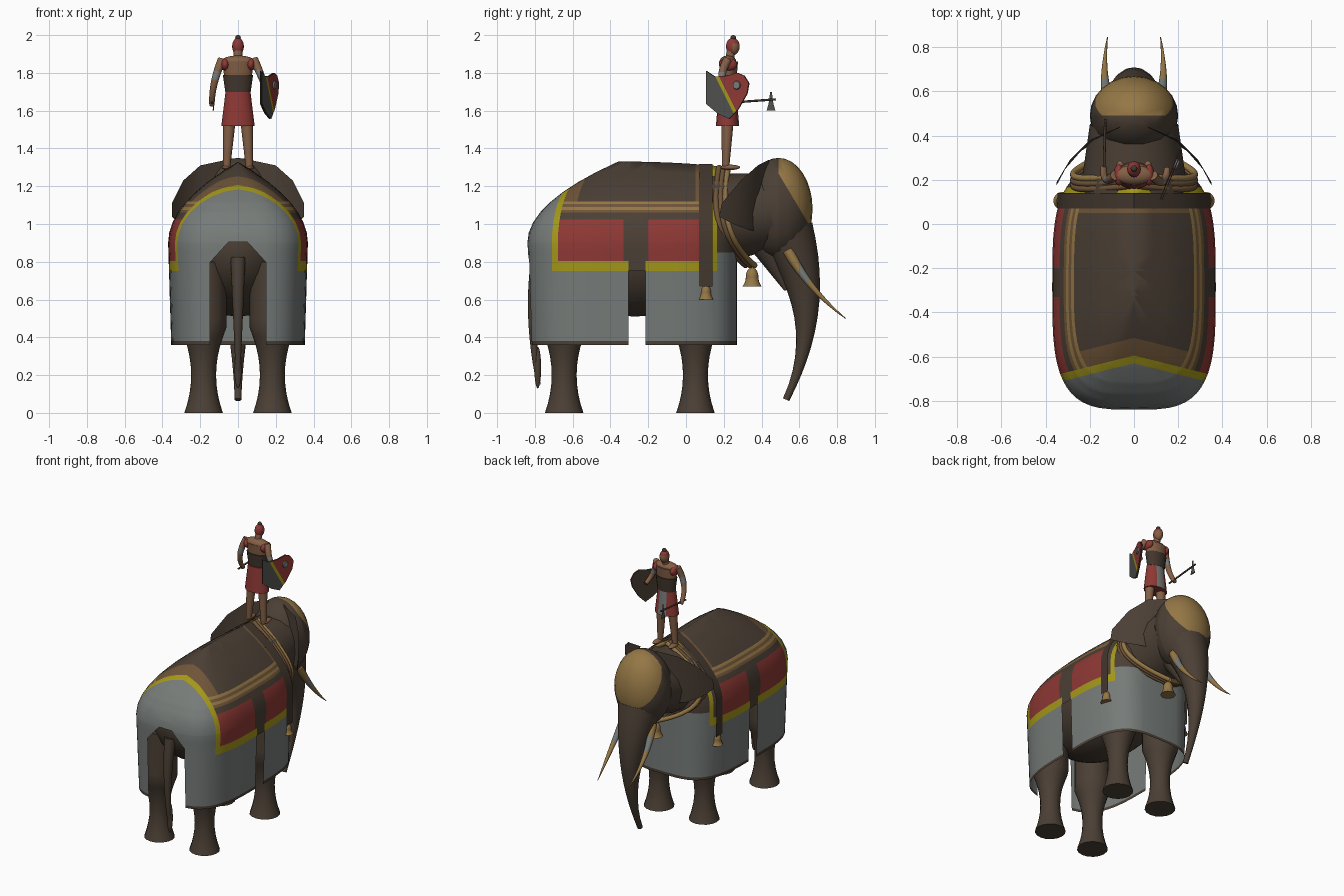
import bpy, bmesh, math
from mathutils import Vector

if "Cube" in bpy.data.objects:
    bpy.data.objects.remove(bpy.data.objects["Cube"])


def material(name, red, green, blue):
    mat = bpy.data.materials.new(name)
    mat.use_nodes = True
    mat.diffuse_color = (red, green, blue, 1)
    shader = mat.node_tree.nodes["Principled BSDF"]
    shader.inputs["Base Color"].default_value = mat.diffuse_color
    return mat


HIDE = material("hide brown", .07, .05, .035)
DARK = material("dark leather", .055, .038, .027)
GREY = material("cloth grey", .18, .2, .19)
RED = material("cloth red", .27, .04, .035)
YELLOW = material("yellow trim", .37, .31, .01)
TAN = material("tan border", .16, .09, .04)
GOLD = material("ochre gold", .3, .185, .06)
SKIN = material("skin", .23, .115, .06)
STEEL = material("dark steel", .08, .08, .075)
X, Y, Z = Vector((1, 0, 0)), Vector((0, 1, 0)), Vector((0, 0, 1))


def cut(bm, point, normal):
    geometry = bm.verts[:] + bm.edges[:] + bm.faces[:]
    bmesh.ops.bisect_plane(bm, geom=geometry, plane_co=point, plane_no=normal)


def finish(name, bm, mats, rule=None, mirror=False, thickness=0):
    """Colour faces by a rule on their centres, then make the object."""
    if rule:
        for face in bm.faces:
            face.material_index = int(rule(face.calc_center_median()))
    if thickness:
        bmesh.ops.solidify(bm, geom=bm.faces[:], thickness=thickness)
    mesh = bpy.data.meshes.new(name)
    bm.to_mesh(mesh)
    bm.free()
    for mat in mats:
        mesh.materials.append(mat)
    obj = bpy.data.objects.new(name, mesh)
    bpy.context.collection.objects.link(obj)
    bpy.ops.object.select_all(action="DESELECT")
    obj.select_set(True)
    bpy.context.view_layer.objects.active = obj
    bpy.ops.object.shade_smooth_by_angle(angle=math.radians(40))
    if mirror:
        obj.modifiers.new("mirror", "MIRROR")


def grid(rows, closed=False):
    bm = bmesh.new()
    verts = [[bm.verts.new(point) for point in row] for row in rows]
    count = len(rows[0])
    for low, high in zip(verts, verts[1:]):
        for j in range(count if closed else count - 1):
            k = (j + 1) % count
            bm.faces.new((low[j], low[k], high[k], high[j]))
    if closed:
        bm.faces.new(verts[0][::-1])
        bm.faces.new(verts[-1])
    return bm


def tube(centres, radii, flat=1, sides=16):
    """Loft of rings along a path; flat scales the second radius."""
    rows = []
    for i, (centre, radius) in enumerate(zip(centres, radii)):
        along = centres[min(i + 1, len(centres) - 1)] - centres[max(i - 1, 0)]
        along.normalize()
        side = (X - along * along.x).normalized()
        other = along.cross(side) * flat
        angles = [math.tau * k / sides for k in range(sides)]
        rows.append([centre + radius * (side * math.cos(a) + other * math.sin(a)) for a in angles])
    return grid(rows, closed=True)


def limb(name, mats, start, end, thick, thin, bend=None, taper=1, flat=1, steps=12, **options):
    """Tapered tube on a quadratic curve pulled towards the bend point."""
    start, end = Vector(start), Vector(end)
    bend = Vector(bend) if bend else (start + end) / 2
    ts = [i / steps for i in range(steps + 1)]
    centres = [start.lerp(bend, t).lerp(bend.lerp(end, t), t) for t in ts]
    radii = [thin + (thick - thin) * (1 - t) ** taper for t in ts]
    finish(name, tube(centres, radii, flat), mats, **options)


def ellipsoid(name, mats, centre, radii, cuts=(), **options):
    bm = bmesh.new()
    bmesh.ops.create_uvsphere(bm, u_segments=24, v_segments=16, radius=1)
    bmesh.ops.scale(bm, vec=radii, verts=bm.verts)
    bmesh.ops.translate(bm, vec=centre, verts=bm.verts)
    for point, normal in cuts:
        cut(bm, point, normal)
    finish(name, bm, mats, **options)


# Draped cloth: rounded plan rings that close towards a sagging spine
BULGE, RIDGE, HEM, SQUARENESS = .9, 1.33, .36, 3.5


def cloth_size(z):
    rise = (max(z - BULGE, 0) / (RIDGE - BULGE)) ** 2
    tuck = .03 * max(BULGE - z, 0)
    return .37 * (1 - rise) - tuck, -.84 + .48 * rise + tuck, .27 - .1 * rise


def cloth_sag(y, z):
    return z - .25 * max(y + .3, 0) ** 2 * max(z - BULGE, 0)


def cloth_x(z, y):
    width, rear, front = cloth_size(z)
    reach = abs(2 * y - rear - front) / (front - rear)
    return width * max(1 - reach ** SQUARENESS, 0) ** (1 / SQUARENESS)


def cloth_row(z, count=28):
    width, rear, front = cloth_size(z)
    row = []
    for k in range(count + 1):
        angle = math.pi * (k / count - .5)
        across = math.cos(angle) if 0 < k < count else 0
        ahead = math.copysign(abs(math.sin(angle)) ** (2 / SQUARENESS), math.sin(angle))
        y = (rear + front + (front - rear) * ahead) / 2
        row.append((width * across ** (2 / SQUARENESS), y, cloth_sag(y, z)))
    return row


HEIGHTS = [HEM, .6, .75] + [BULGE + (RIDGE - BULGE) * k / 8 for k in range(9)]
PIPING, TRIM, PANEL, CHEST, PANEL_TOP, BORDER, STRIPE = .38, .75, .805, .85, 1.025, 1.06, .015
STRIPES = [BORDER + STRIPE * k for k in range(5)]
SPLIT_REAR, SPLIT_FRONT, GAP_REAR, GAP_FRONT = -.305, -.215, -.33, -.2
BORDER_END, PANEL_END, TRIM_START, TRIM_END = .05, .07, .14, .165
CHEVRON, CHEVRON_INNER, BORDER_INNER = -.63, -.595, -.515
SLANT, SLIT, ARCH, ARCH_SLOPE, ARCH_TOP = .25, .148, .96, 1.1, .905

bm = grid([cloth_row(z) for z in HEIGHTS])
bmesh.ops.remove_doubles(bm, verts=bm.verts[:], dist=.0001)
for z in [PIPING, TRIM, PANEL, CHEST, ARCH_TOP, PANEL_TOP] + STRIPES:
    cut(bm, Z * z, Z)
for y in (SPLIT_REAR, SPLIT_FRONT, GAP_REAR, GAP_FRONT,
          BORDER_END, PANEL_END, TRIM_START, TRIM_END):
    cut(bm, Y * y, Y)
for y in (CHEVRON, CHEVRON_INNER, BORDER_INNER):
    cut(bm, Y * y, Y + X * SLANT)
cut(bm, X * SLIT, X)
cut(bm, Z * ARCH, Z + X * ARCH_SLOPE)

CLOTH = [GREY, HIDE, RED, YELLOW, TAN, GOLD]
grey, brown, red, yellow, tan, gold = range(len(CLOTH))


def cloth_colour(p):
    back = p.y + SLANT * p.x
    if p.z < PIPING:
        return brown
    if p.z < TRIM or back < CHEVRON:
        return grey
    if p.y > TRIM_END:
        return grey if p.z < CHEST else brown
    if back < CHEVRON_INNER or p.y > TRIM_START:
        return yellow
    if p.z < PANEL:
        return brown if SPLIT_REAR < p.y < SPLIT_FRONT else yellow
    if p.z < PANEL_TOP:
        return brown if GAP_REAR < p.y < GAP_FRONT or p.y > PANEL_END else red
    if p.z < BORDER or p.y > PANEL_END:
        return brown
    if p.z < STRIPES[-1]:
        return gold if int((p.z - BORDER) / STRIPE) % 2 else tan
    return tan if back < BORDER_INNER or p.y > BORDER_END else brown


def is_open(p):
    under_arch = p.z < ARCH_TOP and p.z + ARCH_SLOPE * p.x < ARCH
    tail_slit = p.y < CHEVRON and p.x < SLIT and under_arch
    return tail_slit or (SPLIT_REAR < p.y < SPLIT_FRONT and p.z < TRIM)


openings = [face for face in bm.faces if is_open(face.calc_center_median())]
bmesh.ops.delete(bm, geom=openings, context="FACES")
finish("draped_cloth", bm, CLOTH, cloth_colour, mirror=True)

# Body, neck and tail
ellipsoid("body", [HIDE], (0, -.27, .88), (.33, .54, .37))
limb("neck", [HIDE], (0, .1, 1.02), (0, .45, 1.07), .25, .2)
limb("tail", [HIDE], (0, -.78, .82), (0, -.78, .15), .04, .01, bend=(0, -.84, .5))
ellipsoid("tail_tuft", [HIDE], (0, -.785, .24), (.02, .018, .11))

# Legs: narrow at the ankle, flared at the foot and thigh
for name, y in (("hind_leg", -.645), ("front_leg", .05)):
    heights = [k / 20 for k in range(17)]
    radii = [min(.066 + .9 * (z - .2) ** 2, .12) for z in heights]
    finish(name, tube([Vector((.182, y, z)) for z in heights], radii), [HIDE], mirror=True)

# Head with a painted forehead, trunk and jaw
BROW, BROW_SLOPE, BROW_LOW, CROWN = 1.25, .6, .95, .49
ellipsoid("head", [HIDE, GOLD], (0, .49, 1.08), (.2, .18, .27),
          cuts=((Y * BROW, Y + Z * BROW_SLOPE), (Z * BROW_LOW, Z), (Y * CROWN, Y)),
          rule=lambda p: p.y + BROW_SLOPE * p.z > BROW and p.z > BROW_LOW and p.y > CROWN)
limb("trunk", [HIDE], (0, .53, .95), (0, .53, .07), .15, .018, bend=(0, .74, .5), taper=1.6)
limb("lower_jaw", [HIDE], (0, .42, .92), (0, .53, .65), .1, .01)

# Ears and tusks
ear = [[(.16, .38, .96), (.24, .33, .97), (.31, .25, 1), (.35, .175, 1.04)],
       [(.06, .44, 1.34), (.2, .38, 1.31), (.29, .29, 1.23), (.35, .19, 1.11)]]
finish("ear", grid(ear), [HIDE], mirror=True, thickness=.014)
limb("tusk", [GOLD, GREY], (.11, .54, .86), (.12, .845, .5), .03, .002, bend=(.15, .65, .65),
     rule=lambda p: .6 < p.y < .65, mirror=True)

# Shoulder strap follows the cloth, then hangs straight
strap = [(cloth_x(z, .11) + .012 * (z < RIDGE), cloth_sag(.11, z) + .005) for z in HEIGHTS[:1:-1]]
strap.append((strap[-1][0], .67))
finish("shoulder_strap", grid([[(x, .07, z), (x, .14, z)] for x, z in strap]), [DARK],
       mirror=True, thickness=.012)

# Neck collar of three cords meeting under the throat
for name, shift, mat in (("rear", -.024, TAN), ("middle", 0, TAN), ("front", .024, GOLD)):
    limb("collar_" + name, [mat], (0, .2 + shift, 1.3), (0, .34 + shift, .78), .015, .015,
         bend=(.55, .13 + shift, .96), steps=20, mirror=True)


# Bells: dome over a flared rim
def bell(name, x, y, z, size, mirror):
    limb(name + "_rim", [GOLD], (x, y, z), (x, y, z + size / 2), size / 2, size / 3,
         taper=2, mirror=mirror)
    ellipsoid(name + "_dome", [GOLD], (x, y, z + size / 2), (size / 3, size / 3, size / 2),
              mirror=mirror)


bell("strap_bell", .325, .105, .6, .08, True)
bell("throat_bell", 0, .35, .67, .1, False)

# Rider: legs, clothes and torso
limb("rider_leg", [SKIN], (.06, .21, 1.3), (.045, .22, 1.56), .019, .034, mirror=True)
ellipsoid("rider_foot", [SKIN], (.063, .235, 1.3), (.022, .052, .014), mirror=True)
limb("skirt", [RED, GREY], (0, .22, 1.52), (0, .22, 1.7), .088, .066, flat=.7,
     rule=lambda p: abs(p.x) < .02 and p.y > .25)
limb("torso", [SKIN], (0, .225, 1.69), (0, .225, 1.86), .06, .084, flat=.6)
ellipsoid("shoulders", [SKIN], (0, .222, 1.86), (.09, .044, .032))
limb("waist_wrap", [DARK], (0, .225, 1.69), (0, .225, 1.79), .066, .08, flat=.65)
ellipsoid("shoulder_patch", [RED], (.068, .222, 1.845), (.024, .048, .034), mirror=True)

# Rider's neck, head, cap and topknot
limb("rider_neck", [SKIN], (0, .23, 1.86), (0, .24, 1.93), .024, .022)
NAPE, CAP = .245, 1.955
ellipsoid("rider_head", [SKIN, RED], (0, .248, 1.94), (.031, .036, .046),
          cuts=((Y * NAPE, Y), (Z * CAP, Z)), rule=lambda p: p.z > CAP or p.y < NAPE)
ellipsoid("topknot", [DARK], (0, .25, 1.985), (.015, .015, .015))

# Rider's arms with painted bands
for name, side, bend, hand in (("right_arm", -1, (-.14, .17, 1.74), (-.138, .255, 1.63)),
                               ("left_arm", 1, (.14, .15, 1.75), (.15, .25, 1.7))):
    limb(name, [SKIN, GREY], (side * .085, .22, 1.87), hand, .023, .014, bend=bend,
         rule=lambda p: 1.77 < p.z < 1.81)

# Axe
limb("axe_handle", [DARK], (-.137, .2, 1.64), (-.13, .475, 1.66), .006, .006)
limb("axe_blade", [STEEL], (-.13, .45, 1.6), (-.13, .45, 1.7), .004, .001, flat=6, taper=2)

# Shield: leather back, painted face and boss
OUTLINE = [(.11, 1.81), (.11, 1.635), (.17, 1.585), (.23, 1.556), (.28, 1.61), (.325, 1.69),
           (.335, 1.745), (.31, 1.785), (.275, 1.8), (.22, 1.785), (.155, 1.78)]
STRIPE_REAR, STRIPE_FRONT, LEAN = 1.045, 1.065, .5


def shield(name, mats, lift, rule=None):
    bm = bmesh.new()
    bm.faces.new([bm.verts.new((.076 + .4 * y + lift, y - .4 * lift, z)) for y, z in OUTLINE])
    for offset in (STRIPE_REAR, STRIPE_FRONT):
        cut(bm, Y * offset, Y + Z * LEAN)
    finish(name, bm, mats, rule, thickness=.004)


def shield_colour(p):
    across = p.y + LEAN * p.z
    return (across > STRIPE_REAR) + (across > STRIPE_FRONT)


shield("shield_back", [HIDE], 0)
shield("shield_face", [STEEL, YELLOW, RED], .008, shield_colour)
limb("shield_boss", [GREY], (.185, .272, 1.735), (.2, .266, 1.735), .026, .02)
